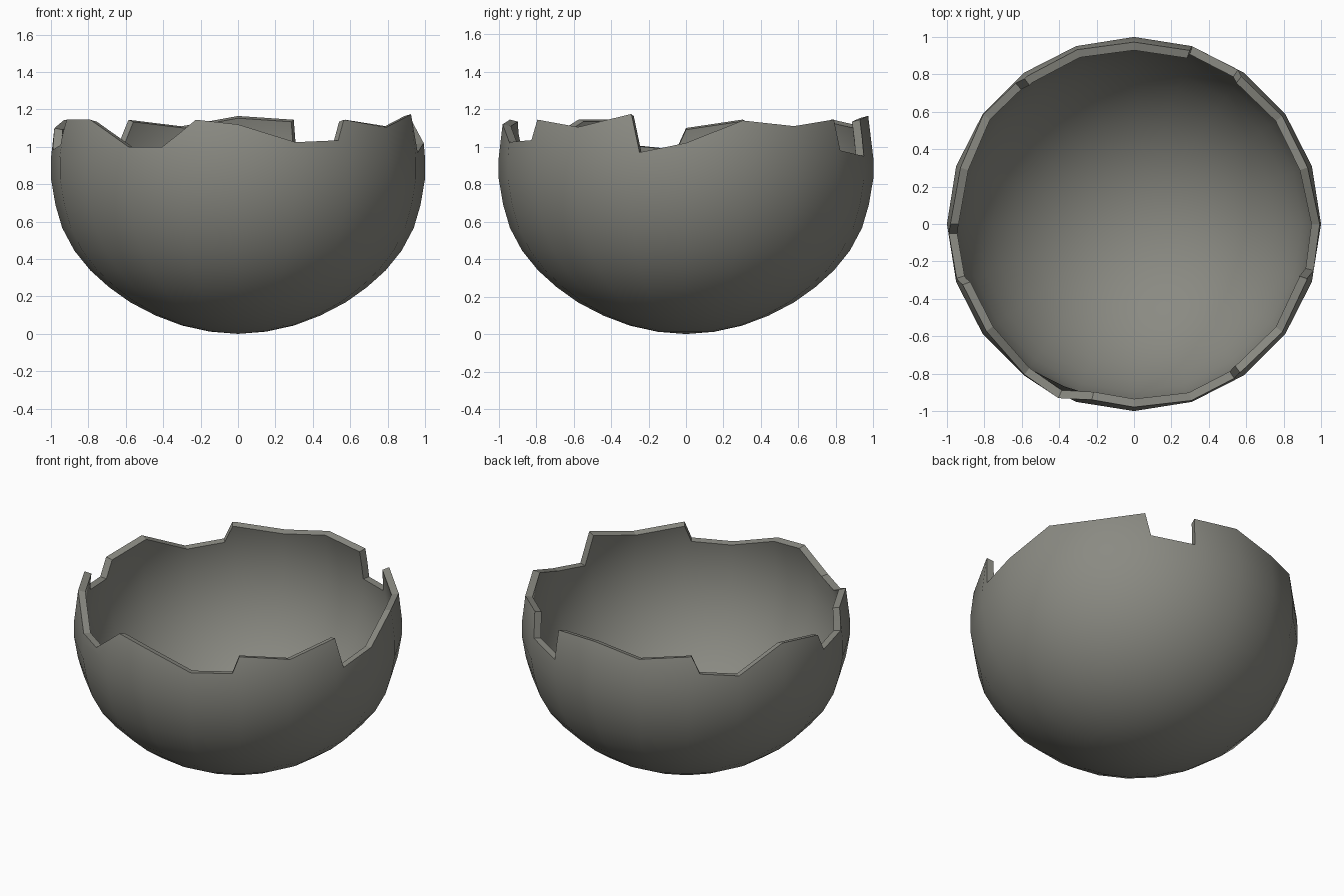
import bpy, bmesh
from math import cos, sin, radians
from mathutils import Vector

if "Cube" in bpy.data.objects:
    bpy.data.objects.remove(bpy.data.objects["Cube"])

# Outer profile (radius, height) from the base to just below the broken rim
profile = [(.15, .012), (.30, .045), (.44, .098), (.575, .168), (.69, .25), (.79, .34),
           (.875, .445), (.94, .567), (.976, .69), (1.0, .83), (1.0, .94)]

# Broken rim: angle in degrees and height
rim = [(0, 1.02), (18, 1.14), (36, 1.11), (54, 1.145), (56, .98), (71.8, .95), (72.2, 1.145),
       (90, 1.165), (108, 1.11), (127, 1.145), (130, 1.03), (144, 1.0), (162, 1.145),
       (180, 1.10), (183, .985), (197, 1.01), (199.5, 1.145), (216, 1.145), (234, 1.0),
       (246.5, 1.0), (256.5, 1.145), (270, 1.12), (288, 1.025), (303, 1.035),
       (305.5, 1.145), (324, 1.105), (342.5, 1.175), (345.5, .97), (360, 1.02)]

def rim_height(a):
    for (a0, h0), (a1, h1) in zip(rim, rim[1:]):
        if a0 <= a <= a1:
            return h0 + (h1 - h0) * (a - a0) / (a1 - a0)

# Columns: 20 even sides plus every break corner
angles = sorted({float(a) for a, h in rim[:-1]} | {18.0 * i for i in range(20)})
n = len(angles)

def point(r, z, a, s):
    # place on a 20-sided ring, shrunk toward the bowl centre for the inner shell
    r *= cos(radians(9)) / cos(radians(a % 18 - 9)) * s
    return (r * cos(radians(a)), r * sin(radians(a)), .9 + (z - .9) * s)

bm = bmesh.new()

def shell(s):
    rings = [[bm.verts.new(point(r, z, a, s)) for a in angles] for r, z in profile]
    top = []
    for a in angles:
        h = rim_height(a)
        r = 1 - .14 * max(0, h - .97)
        if a == 246.5:          # one break corner stands slightly proud
            r *= 1.03
        top.append(bm.verts.new(point(r, h, a, s)))
    rings.append(top)
    pole = bm.verts.new((0, 0, .9 - .9 * s))
    for i in range(n):
        j = (i + 1) % n
        bm.faces.new((pole, rings[0][j], rings[0][i])).smooth = True
        for lo, hi in zip(rings, rings[1:]):
            bm.faces.new((lo[i], lo[j], hi[j], hi[i])).smooth = True
    return top

# Outer and inner walls joined by the flat broken edge
outer, inner = shell(1.0), shell(.955)
for i in range(n):
    j = (i + 1) % n
    bm.faces.new((outer[i], outer[j], inner[j], inner[i]))
bmesh.ops.recalc_face_normals(bm, faces=bm.faces)

mesh = bpy.data.meshes.new("broken_shell_bowl")
bm.to_mesh(mesh)
bm.free()
bowl = bpy.data.objects.new("broken_shell_bowl", mesh)
bpy.context.collection.objects.link(bowl)

# Even round shading on both walls, flat shading on the broken edge
normals = [Vector((0, 0, 1))] * len(mesh.loops)
for p in mesh.polygons:
    for li in p.loop_indices:
        if p.use_smooth:
            v = mesh.vertices[mesh.loops[li].vertex_index].co
            d = Vector((v.x, v.y, (v.z - .9) * 1.1)).normalized()
            normals[li] = d if d.dot(p.normal) > 0 else -d
        else:
            normals[li] = p.normal.copy()
mesh.normals_split_custom_set(normals)

# Dark warm grey shell
mat = bpy.data.materials.new("dark_grey")
mat.diffuse_color = (.255, .255, .225, 1)
mat.use_nodes = True
mat.node_tree.nodes["Principled BSDF"].inputs["Base Color"].default_value = mat.diffuse_color
mesh.materials.append(mat)
